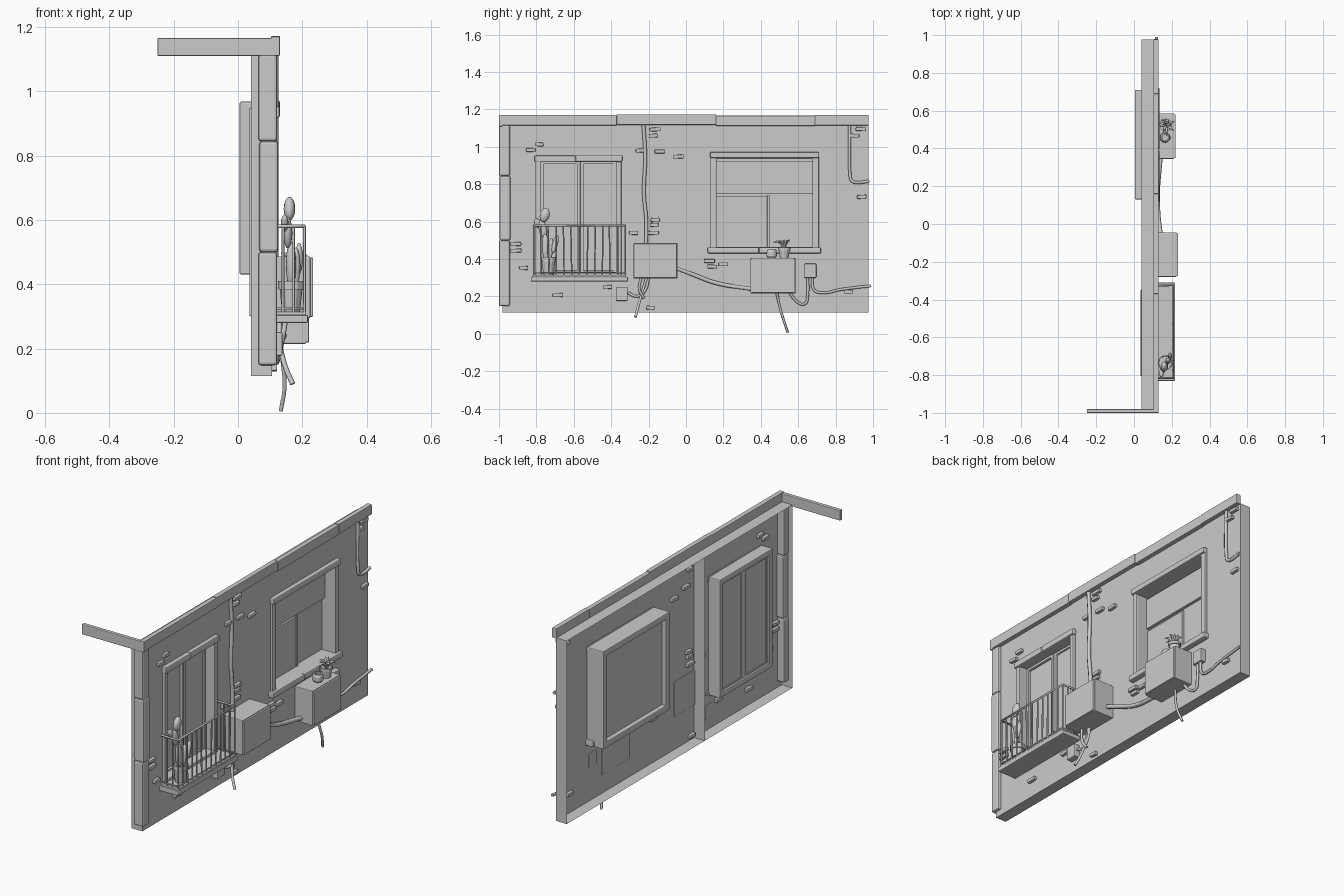
import bpy, bmesh, math, random
from mathutils import Vector, Matrix
random.seed(4)


def finish(name, bm, smooth=False):
    me = bpy.data.meshes.new(name)
    bm.to_mesh(me)
    bm.free()
    ob = bpy.data.objects.new(name, me)
    bpy.context.collection.objects.link(ob)
    if smooth:
        for p in me.polygons:
            p.use_smooth = True
    return ob


def box(name, x, y, z, bevel=0.0, rot=0.0):
    """Box from (min, max) ranges, optional bevel and tilt about x."""
    bm = bmesh.new()
    bmesh.ops.create_cube(bm, size=1)
    bmesh.ops.scale(bm, vec=(x[1] - x[0], y[1] - y[0], z[1] - z[0]), verts=bm.verts)
    if bevel:
        bmesh.ops.bevel(bm, geom=bm.edges[:], offset=bevel, segments=2, profile=0.5, affect='EDGES')
    bmesh.ops.rotate(bm, cent=(0, 0, 0), matrix=Matrix.Rotation(rot, 3, 'X'), verts=bm.verts)
    bmesh.ops.translate(bm, vec=(sum(x) / 2, sum(y) / 2, sum(z) / 2), verts=bm.verts)
    return finish(name, bm)


def pipe(name, pts, r, curved=True):
    cu = bpy.data.curves.new(name, 'CURVE')
    cu.dimensions = '3D'
    cu.bevel_depth = r
    cu.bevel_resolution = 1
    cu.use_fill_caps = True
    cu.resolution_u = 4
    if curved:
        sp = cu.splines.new('BEZIER')
        sp.bezier_points.add(len(pts) - 1)
        for b, p in zip(sp.bezier_points, pts):
            b.co = p
            b.handle_left_type = b.handle_right_type = 'AUTO'
    else:
        sp = cu.splines.new('POLY')
        sp.points.add(len(pts) - 1)
        for b, p in zip(sp.points, pts):
            b.co = (*p, 1)
    ob = bpy.data.objects.new(name, cu)
    bpy.context.collection.objects.link(ob)
    return ob


def lathe(name, c, profile, n=12):
    """Turned shape from (radius, height) pairs around a vertical axis."""
    bm = bmesh.new()
    rings = [[bm.verts.new((c[0] + r * math.cos(2 * math.pi * i / n),
                            c[1] + r * math.sin(2 * math.pi * i / n), c[2] + h))
              for i in range(n)] for r, h in profile]
    for a, b in zip(rings, rings[1:]):
        for i in range(n):
            bm.faces.new((a[i], a[(i + 1) % n], b[(i + 1) % n], b[i]))
    bm.faces.new(rings[0][::-1])
    bm.faces.new(rings[-1])
    return finish(name, bm)


def blob(name, c, size, rot=0.0):
    bm = bmesh.new()
    bmesh.ops.create_uvsphere(bm, u_segments=12, v_segments=8, radius=1)
    bmesh.ops.scale(bm, vec=size, verts=bm.verts)
    bmesh.ops.rotate(bm, cent=(0, 0, 0), matrix=Matrix.Rotation(rot, 3, 'X'), verts=bm.verts)
    bmesh.ops.translate(bm, vec=c, verts=bm.verts)
    return finish(name, bm, True)


# Wall bays: open-backed shells with a window hole
def wall_bay(name, y0, y1, hole, z0=0.115, z1=1.12, xb=0.04, xf=0.105):
    bm = bmesh.new()

    def quad(*ps):
        bm.faces.new([bm.verts.new(p) for p in ps])
    ys, zs = (y0, hole[0], hole[1], y1), (z0, hole[2], hole[3], z1)
    for i in range(3):
        for j in range(3):
            if (i, j) != (1, 1):
                a, b, c, d = ys[i], ys[i + 1], zs[j], zs[j + 1]
                quad((xf, a, c), (xf, b, c), (xf, b, d), (xf, a, d))
    quad((xb, y0, z0), (xf, y0, z0), (xf, y0, z1), (xb, y0, z1))
    quad((xf, y1, z0), (xb, y1, z0), (xb, y1, z1), (xf, y1, z1))
    quad((xb, y0, z1), (xf, y0, z1), (xf, y1, z1), (xb, y1, z1))
    quad((xf, y0, z0), (xb, y0, z0), (xb, y1, z0), (xf, y1, z0))
    bmesh.ops.remove_doubles(bm, verts=bm.verts, dist=1e-4)
    finish(name, bm)


wall_bay("wall_left_bay", -0.98, -0.22, (-0.79, -0.36, 0.31, 0.935))
wall_bay("wall_right_bay", -0.22, 0.977, (0.15, 0.69, 0.45, 0.955))

# Roof trim and its return at the corner
cuts = [-1.0, -0.37, 0.16, 0.69, 0.977]
for i, (a, b) in enumerate(zip(cuts, cuts[1:])):
    d = (0, 0.003, -0.003, 0)[i]
    box(f"roof_trim_{i}", (0.103, 0.13), (a, b), (1.115 + d, 1.17 + d), 0.003)
box("roof_trim_return", (-0.25, 0.13), (-1.0, -0.98), (1.11, 1.166), 0.003)

# Corner stones
for i, (a, b) in enumerate([(0.148, 0.5), (0.5, 0.845), (0.845, 1.118)]):
    o = (0, 0.003, 0)[i]
    box(f"corner_stone_{i}", (0.063 + o, 0.122 + o), (-1.0 + o, -0.942 + o), (a, b), 0.009)


def frame(name, y, z, x, w, bevel=0.005):
    """Four-sided surround with outer ranges y, z."""
    box(name + "_side_a", x, (y[0], y[0] + w), z, bevel)
    box(name + "_side_b", x, (y[1] - w, y[1]), z, bevel)
    box(name + "_head", x, y, (z[1] - w, z[1]), bevel)
    box(name + "_foot", x, y, (z[0], z[0] + w), bevel)


# Balcony door
frame("door_surround", (-0.805, -0.345), (0.30, 0.95), (0.035, 0.12), 0.03)
box("door_glass", (0.05, 0.056), (-0.78, -0.37), (0.32, 0.93))
frame("door_leaf_left", (-0.78, -0.565), (0.32, 0.925), (0.045, 0.07), 0.018, 0.002)
frame("door_leaf_right", (-0.565, -0.37), (0.32, 0.925), (0.045, 0.065), 0.018, 0.002)
box("door_lintel_a", (0.1, 0.13), (-0.81, -0.59), (0.918, 0.953), 0.006)
box("door_lintel_b", (0.1, 0.128), (-0.59, -0.34), (0.92, 0.955), 0.006)

# Large window
frame("window_surround", (0.13, 0.71), (0.43, 0.968), (0.005, 0.12), 0.034)
box("window_glass", (0.03, 0.036), (0.15, 0.69), (0.45, 0.95))
box("window_blind", (0.036, 0.055), (0.163, 0.677), (0.75, 0.925), 0.003)
box("window_sash_left", (0.036, 0.048), (0.163, 0.44), (0.46, 0.738), 0.003)
box("window_mullion", (0.036, 0.052), (0.434, 0.446), (0.46, 0.74), 0.002)
box("window_head", (0.1, 0.13), (0.128, 0.712), (0.94, 0.973), 0.007)
for i, (a, b) in enumerate([(0.115, 0.39), (0.39, 0.722)]):
    box(f"window_sill_{i}", (0.005 if i > 1 else 0.06, 0.135), (a, b), (0.43, 0.463), 0.007)

# Balcony slab and railing
box("balcony_slab", (0.1, 0.218), (-0.83, -0.31), (0.28, 0.305), 0.005)
box("balcony_slab_top", (0.1, 0.212), (-0.82, -0.32), (0.303, 0.315), 0.003)
for z, r in ((0.58, 0.006), (0.325, 0.004)):
    pipe("balcony_rail", [(0.105, -0.815, z), (0.207, -0.815, z), (0.207, -0.325, z), (0.105, -0.325, z)], r, False)
for i in range(13):
    y = -0.815 + 0.49 * i / 12
    t = random.uniform(-0.006, 0.006) if 0 < i < 12 else 0
    pipe(f"balcony_bar_{i}", [(0.207, y, 0.31), (0.207, y + t, 0.58)], 0.0045, False)
for y in (-0.815, -0.325):
    for x in (0.14, 0.173):
        pipe("balcony_side_bar", [(x, y, 0.31), (x, y, 0.58)], 0.004, False)

# Cactus in its pot
POT = [(0.72, 0), (0.9, 0.72), (1.04, 0.72), (1.04, 1), (0.88, 1), (0.86, 0.88)]
lathe("cactus_pot", (0.165, -0.735, 0.315), [(r * 0.039, h * 0.095) for r, h in POT])
for c, s, t in [((0.165, -0.75, 0.46), (0.016, 0.02, 0.075), 0.05),
                ((0.155, -0.765, 0.56), (0.014, 0.022, 0.05), 0.2),
                ((0.16, -0.755, 0.635), (0.018, 0.026, 0.038), -0.3),
                ((0.18, -0.725, 0.455), (0.014, 0.016, 0.06), -0.1),
                ((0.145, -0.79, 0.59), (0.012, 0.018, 0.03), 0.6),
                ((0.19, -0.70, 0.48), (0.012, 0.015, 0.05), -0.25)]:
    blob("cactus_pad", c, s, t)

# Air conditioners: casing with a slightly proud front panel
for n, y, z, x in (("left", (-0.28, -0.045), (0.295, 0.487), 0.225),
                   ("right", (0.345, 0.585), (0.215, 0.407), 0.212)):
    box(f"cooler_{n}", (0.1, x), y, z, 0.004)
    box(f"cooler_{n}_panel", (x - 0.004, x + 0.009), (y[0] + 0.004, y[1] - 0.004), (z[0] + 0.004, z[1] - 0.004), 0.004)

# Pots standing on the right unit
lathe("plant_pot", (0.168, 0.525, 0.405), [(r * 0.032, h * 0.058) for r, h in POT])
lathe("small_pot", (0.165, 0.458, 0.405), [(0.02, 0), (0.028, 0.012), (0.028, 0.032), (0.022, 0.045), (0.015, 0.045), (0.015, 0.035)])
for i in range(9):
    a = i * 2.4
    r = 0.03 + 0.03 * (i % 3) / 2
    d = Vector((math.cos(a) * 0.85, math.sin(a), 0))
    base = Vector((0.17, 0.525, 0.452))
    leaf = pipe("plant_leaf", [base, base + d * r * 0.5 + Vector((0, 0, 0.04)),
                               base + d * r + Vector((0, 0, 0.068 - r * 0.5))], 0.007)
    for p, q in zip(leaf.data.splines[0].bezier_points, (0.8, 1.0, 0.08)):
        p.radius = q

# Pipes and cables
X = 0.115
pipe("drain_pipe", [(X, -0.228, 1.12), (X, -0.218, 0.95), (X, -0.225, 0.75), (X, -0.212, 0.6), (X, -0.215, 0.45)], 0.011)
pipe("upper_pipe", [(X, 0.875, 1.12), (X, 0.877, 0.85), (X, 0.885, 0.82), (X, 0.905, 0.81), (X, 0.98, 0.817)], 0.009)
pipe("link_cable", [(0.14, -0.05, 0.35), (0.13, 0.03, 0.32), (0.125, 0.16, 0.272), (0.14, 0.35, 0.24)], 0.012)
pipe("left_tail", [(0.13, -0.21, 0.3), (0.13, -0.235, 0.22), (0.145, -0.255, 0.15), (0.17, -0.27, 0.09)], 0.008)
pipe("left_box_cable", [(0.12, -0.31, 0.22), (0.125, -0.26, 0.2), (0.13, -0.22, 0.23), (0.13, -0.2, 0.3)], 0.008)
pipe("left_loop", [(0.15, -0.24, 0.3), (0.14, -0.25, 0.24), (0.13, -0.225, 0.19)], 0.008)
pipe("right_tail", [(0.13, 0.485, 0.22), (0.14, 0.5, 0.15), (0.145, 0.52, 0.08), (0.133, 0.545, 0.006)], 0.007)
pipe("right_loop", [(0.13, 0.555, 0.22), (0.125, 0.59, 0.175), (0.12, 0.635, 0.16), (0.12, 0.65, 0.21), (0.12, 0.65, 0.31)], 0.008)
pipe("right_cable", [(0.12, 0.675, 0.31), (0.12, 0.685, 0.235), (0.12, 0.72, 0.22), (0.12, 0.83, 0.238), (0.12, 0.99, 0.257)], 0.008)
box("left_junction_box", (0.1, 0.138), (-0.375, -0.312), (0.177, 0.252), 0.005)
box("right_junction_box", (0.1, 0.135), (0.63, 0.697), (0.3, 0.375), 0.005)

# Exposed bricks, (y, z) centres
for i, (y, z) in enumerate([(-0.83, 0.983), (-0.785, 1.013), (-0.91, 0.445), (-0.91, 0.48), (-0.868, 0.353),
                            (-0.685, 0.207), (-0.165, 1.093), (-0.175, 1.06), (-0.14, 0.975), (-0.28, 0.54),
                            (-0.17, 0.583), (-0.175, 0.54), (-0.165, 0.61), (-0.04, 0.948), (0.125, 0.39),
                            (0.2, 0.372), (0.14, 0.36), (-0.42, 0.25), (-0.19, 0.14), (0.935, 1.095),
                            (0.9, 1.06), (0.94, 0.733), (0.87, 0.225), (-0.245, 0.98)]):
    w = random.uniform(0.022, 0.031)
    box(f"brick_{i}", (0.088, 0.122), (y - w, y + w), (z - 0.01, z + 0.01), 0.004, random.uniform(-0.06, 0.06))
